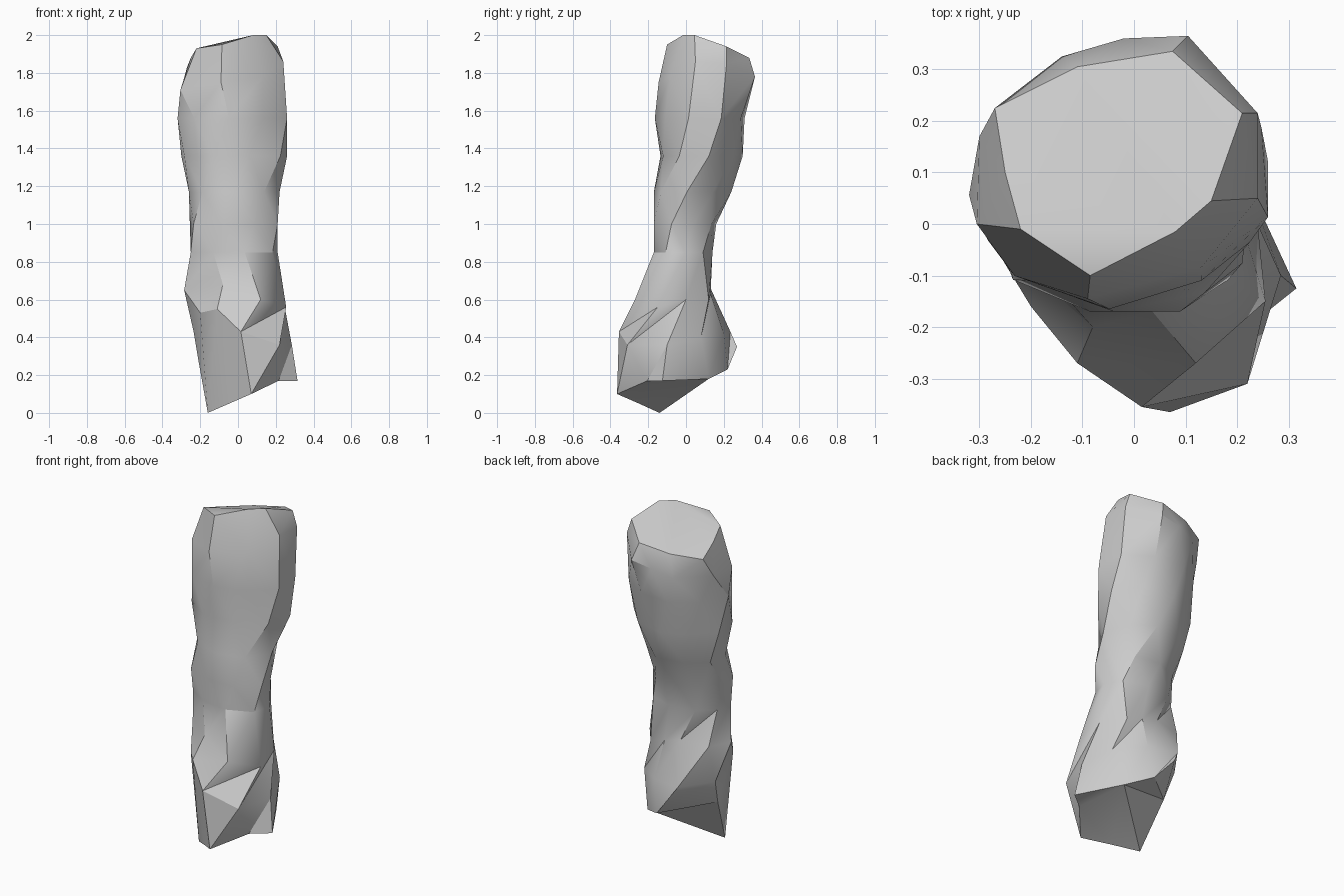
import bpy
import bmesh
from math import cos, sin, radians

default_cube = bpy.data.objects.get("Cube")
if default_cube:
    bpy.data.objects.remove(default_cube, do_unlink=True)

SIDES = 9

# Slight ridge and groove depth around the shaft
RIDGES = (1.02, 0.95, 1, 0.96, 1, 0.95, 1, 0.96, 1.04)

# Directions of the worn flanks: back left, back right, front right
FLANKS = (35, 140, 215)

# Broken slanted underside, counter-clockwise from the front ridge
BOTTOM_RIM = [
    (0.07, -0.365, 0.1), (0.215, -0.205, 0.17), (0.315, -0.125, 0.17),
    (0.17, 0.12, 0.18), (0.04, 0.22, 0.23), (-0.06, 0.27, 0.35),
    (-0.21, 0, 0.28), (-0.16, -0.14, 0), (-0.045, -0.25, 0.05),
]

# Flared foot
FOOT = [
    (0.015, -0.355, 0.43), (0.22, -0.31, 0.36), (0.285, -0.1, 0.36),
    (0.22, 0.08, 0.4), (0.07, 0.2, 0.42), (-0.11, 0.235, 0.43),
    (-0.235, 0.06, 0.43), (-0.2, -0.16, 0.53), (-0.11, -0.27, 0.55),
]

# Ankle above the foot, recessed at the back
ANKLE = [
    (0.12, -0.27, 0.6), (0.255, -0.15, 0.56), (0.24, 0, 0.6),
    (0.15, 0.12, 0.6), (0.05, 0.13, 0.63), (-0.055, 0.13, 0.66),
    (-0.22, 0.1, 0.65), (-0.285, -0.02, 0.65), (-0.08, -0.2, 0.68),
]

# Shaft: height, left and right limits, front and back limits, twist, flank wear
SHAFT = [
    (0.85, -0.25, 0.21, -0.17, 0.14, -38, (0.08, 0.08, 0)),
    (1.0, -0.255, 0.21, -0.17, 0.16, -24, (0.1, 0.15, 0)),
    (1.17, -0.26, 0.22, -0.17, 0.24, -8, (0.03, 0.17, 0.17)),
    (1.36, -0.3, 0.26, -0.135, 0.3, 10, (-0.03, 0.13, -0.06)),
    (1.56, -0.32, 0.26, -0.165, 0.31, 25, (-0.05, 0, -0.12)),
]

# Shoulder and top rim
SHOULDER = [
    (0.24, 0.215, 1.85), (0.105, 0.365, 1.78), (-0.02, 0.36, 1.76),
    (-0.14, 0.325, 1.72), (-0.3, 0.17, 1.72), (-0.305, 0, 1.71),
    (-0.09, -0.145, 1.75), (0.13, -0.085, 1.78), (0.24, 0.05, 1.86),
]
TOP_RIM = [
    (0.21, 0.215, 1.94), (0.075, 0.335, 1.88), (-0.11, 0.305, 1.85),
    (-0.27, 0.225, 1.83), (-0.25, 0.1, 1.88), (-0.22, -0.01, 1.93),
    (-0.085, -0.1, 1.95), (0.08, -0.015, 2), (0.15, 0.045, 2),
]


def fit(values, low, high):
    """Stretch a list of values to span the given limits."""
    start, end = min(values), max(values)
    return [low + (v - start) * (high - low) / (end - start) for v in values]


def worn_radius(ridge, angle, wear):
    """Reduce a ridge radius near each worn flank."""
    for flank, depth in zip(FLANKS, wear):
        ridge *= 1 - depth * max(0, cos(angle - radians(flank))) ** 4
    return ridge


def shaft_points(height, left, right, front, back, twist, wear):
    """Make one twisted, ridged section."""
    angles = [radians(twist + i * 360 / SIDES) for i in range(SIDES)]
    radii = [worn_radius(r, a, wear) for r, a in zip(RIDGES, angles)]
    xs = fit([r * cos(a) for r, a in zip(radii, angles)], left, right)
    ys = fit([r * sin(a) for r, a in zip(radii, angles)], front, back)
    return [(x, y, height) for x, y in zip(xs, ys)]


def loft(name, loops, creased_bands, material):
    """Skin closed loops into a capped solid, folding the lowest bands along the twist."""
    bm = bmesh.new()
    rings = [[bm.verts.new(p) for p in loop] for loop in loops]
    for band, (lower, upper) in enumerate(zip(rings, rings[1:])):
        for i in range(SIDES):
            j = (i + 1) % SIDES
            if band < creased_bands:
                bm.faces.new((lower[i], lower[j], upper[j]))
                bm.faces.new((lower[i], upper[j], upper[i]))
            else:
                bm.faces.new((lower[i], lower[j], upper[j], upper[i]))
    bm.faces.new(list(reversed(rings[0])))
    bm.faces.new(rings[-1])
    bmesh.ops.recalc_face_normals(bm, faces=bm.faces[:])
    bmesh.ops.triangulate(bm, faces=bm.faces[:])
    mesh = bpy.data.meshes.new(name)
    bm.to_mesh(mesh)
    bm.free()
    mesh.materials.append(material)
    obj = bpy.data.objects.new(name, mesh)
    bpy.context.collection.objects.link(obj)
    return obj


# Plain stone grey
stone = bpy.data.materials.new("stone_grey")
stone.use_nodes = True
grey = (0.6, 0.6, 0.6, 1)
stone.diffuse_color = grey
stone.node_tree.nodes["Principled BSDF"].inputs["Base Color"].default_value = grey

# Twisted rock column
shaft = [shaft_points(*section) for section in SHAFT]
loops = [BOTTOM_RIM, FOOT, ANKLE, *shaft, SHOULDER, TOP_RIM]
column = loft("twisted_rock_column", loops, 2, stone)
bpy.ops.object.select_all(action="DESELECT")
column.select_set(True)
bpy.context.view_layer.objects.active = column
bpy.ops.object.shade_smooth_by_angle(angle=radians(30))
